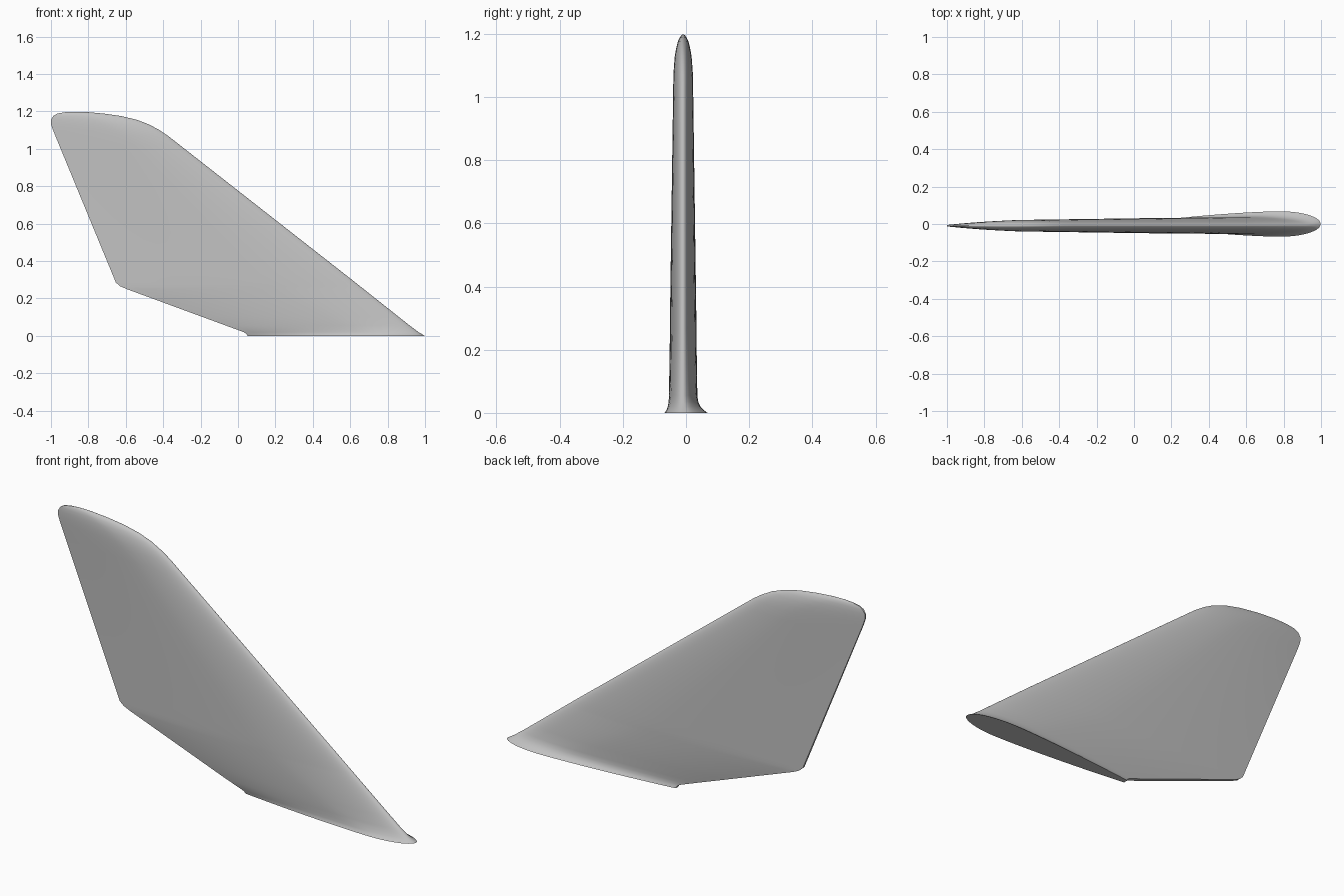
import bpy, bmesh, math

if "Cube" in bpy.data.objects:
    bpy.data.objects.remove(bpy.data.objects["Cube"])

# Fin outline by height: z, leading x, trailing x, half thickness, y shift,
# place of greatest thickness along the chord, half thickness of trailing edge
stations = [
    (0.000, 0.998, 0.050, 0.068, 0.000, 0.23, 0.012),
    (0.010, 0.982, 0.046, 0.058, -0.003, 0.25, 0.012),
    (0.020, 0.965, 0.030, 0.052, -0.006, 0.27, 0.012),
    (0.035, 0.945, -0.010, 0.047, -0.008, 0.30, 0.012),
    (0.055, 0.918, -0.065, 0.045, -0.009, 0.33, 0.012),
    (0.250, 0.672, -0.595, 0.042, -0.009, 0.33, 0.009),
    (0.265, 0.653, -0.630, 0.042, -0.009, 0.33, 0.008),
    (0.285, 0.628, -0.653, 0.042, -0.009, 0.33, 0.007),
    (1.070, -0.375, -0.977, 0.031, -0.009, 0.35, 0.004),
    (1.100, -0.420, -0.989, 0.029, -0.009, 0.36, 0.004),
    (1.130, -0.475, -0.999, 0.0265, -0.009, 0.38, 0.004),
    (1.155, -0.540, -1.000, 0.022, -0.009, 0.40, 0.004),
    (1.175, -0.625, -0.988, 0.017, -0.009, 0.42, 0.004),
    (1.188, -0.715, -0.968, 0.011, -0.009, 0.45, 0.003),
    (1.195, -0.790, -0.930, 0.006, -0.009, 0.50, 0.002),
    (1.198, -0.840, -0.895, 0.002, -0.009, 0.50, 0.001),
]
STEPS = 28


def subdivide(rows):
    """Split the tall spans into shorter ones."""
    out = [rows[0]]
    for a, b in zip(rows, rows[1:]):
        n = max(1, math.ceil((b[0] - a[0]) / 0.05))
        for i in range(1, n + 1):
            out.append(tuple(p + (q - p) * i / n for p, q in zip(a, b)))
    return out


def half_thickness(t, h, peak, tail):
    """Rounded nose, then a smooth taper to a thin blunt tail."""
    if t < peak:
        return h * math.sqrt(max(0, 1 - (1 - t / peak) ** 2))
    s = (t - peak) / (1 - peak)
    return tail + (h - tail) * (1 - s ** 1.5)


def section(bm, row):
    z, lead, trail, h, shift, peak, tail = row
    ts = [1 - math.cos(math.pi / 2 * i / STEPS) for i in range(STEPS + 1)]
    pts = [(t, 1) for t in reversed(ts)] + [(t, -1) for t in ts[1:]]
    return [bm.verts.new((lead + (trail - lead) * t,
                          shift + side * half_thickness(t, h, peak, tail), z))
            for t, side in pts]


# Fin skin lofted through the sections, closed at root and tip
bm = bmesh.new()
rings = [section(bm, r) for r in subdivide(stations)]
for a, b in zip(rings, rings[1:]):
    for i in range(len(a)):
        j = (i + 1) % len(a)
        bm.faces.new((a[i], a[j], b[j], b[i]))
bm.faces.new(rings[0])
bm.faces.new(rings[-1])
bmesh.ops.recalc_face_normals(bm, faces=bm.faces)
mesh = bpy.data.meshes.new("tail_fin")
bm.to_mesh(mesh)
bm.free()

fin = bpy.data.objects.new("tail_fin", mesh)
bpy.context.collection.objects.link(fin)
grey = bpy.data.materials.new("light_grey")
grey.diffuse_color = (0.55, 0.55, 0.55, 1)
grey.use_nodes = True
grey.node_tree.nodes["Principled BSDF"].inputs["Base Color"].default_value = grey.diffuse_color
mesh.materials.append(grey)

bpy.context.view_layer.objects.active = fin
fin.select_set(True)
bpy.ops.object.shade_smooth_by_angle(angle=math.radians(40))
